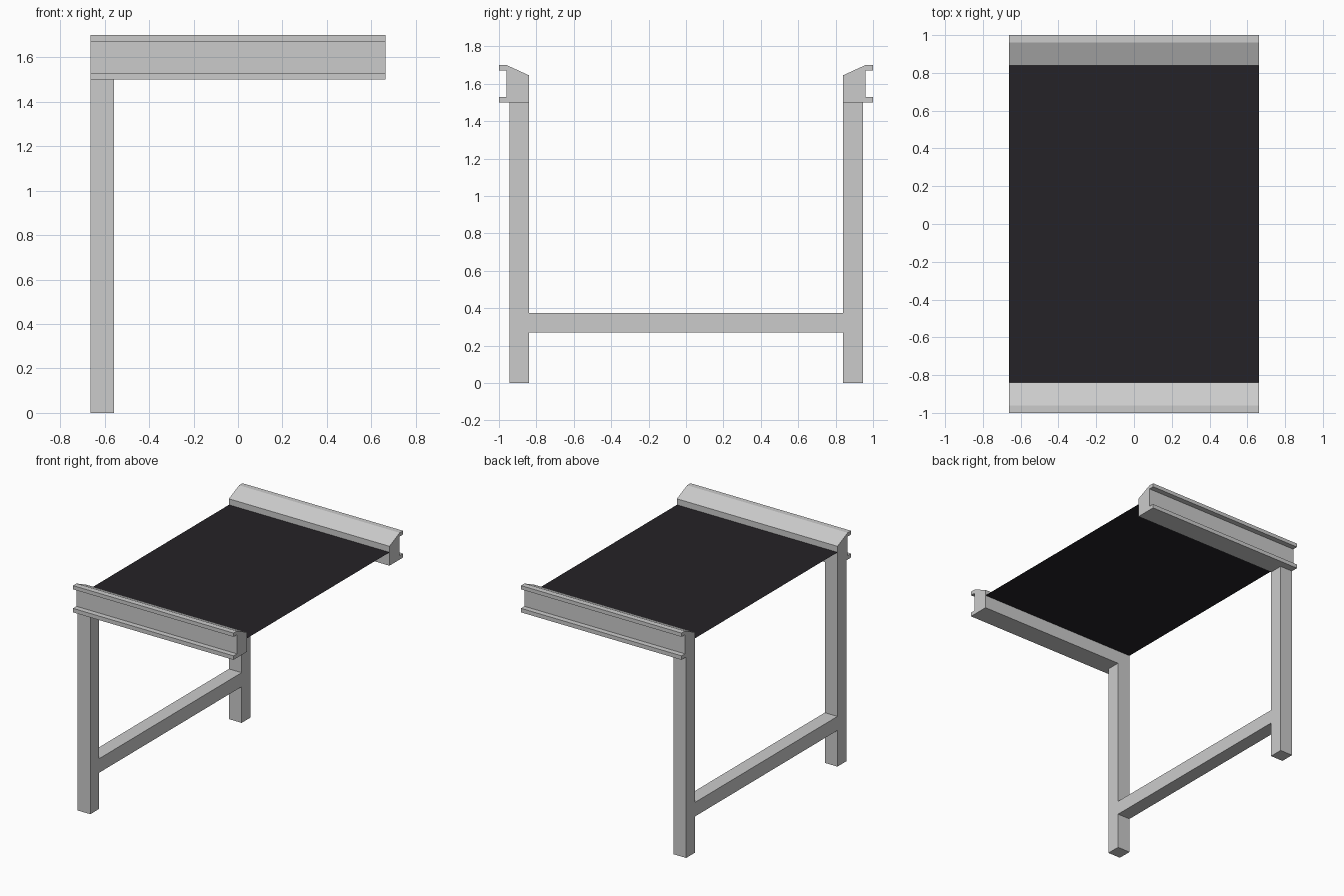
import bpy
import bmesh

if "Cube" in bpy.data.objects:
    bpy.data.objects.remove(bpy.data.objects["Cube"])

HALF_X = 0.663    # half length of the conveyor section
LEG = 0.105       # square tube width
INNER = 0.84      # inner face of rails and legs


def make_object(name, bm):
    bmesh.ops.recalc_face_normals(bm, faces=bm.faces)
    mesh = bpy.data.meshes.new(name)
    bm.to_mesh(mesh)
    bm.free()
    obj = bpy.data.objects.new(name, mesh)
    bpy.context.collection.objects.link(obj)
    return obj


def box(name, lo, hi):
    bm = bmesh.new()
    bmesh.ops.create_cube(bm, size=1)
    for v in bm.verts:
        v.co = [l + (c + 0.5) * (h - l) for c, l, h in zip(v.co, lo, hi)]
    return make_object(name, bm)


def extrude_x(name, profile, side):
    bm = bmesh.new()
    face = bm.faces.new([bm.verts.new((-HALF_X, side * y, z)) for y, z in profile])
    result = bmesh.ops.extrude_face_region(bm, geom=[face], use_keep_orig=True)
    verts = [g for g in result["geom"] if isinstance(g, bmesh.types.BMVert)]
    bmesh.ops.translate(bm, verts=verts, vec=(2 * HALF_X, 0, 0))
    return make_object(name, bm)


# Side rails: sloped guard inside, open channel outside
rail_profile = [(INNER, 1.5), (1.0, 1.5), (1.0, 1.53), (0.96, 1.53),
                (0.96, 1.672), (1.0, 1.672), (1.0, 1.7), (0.96, 1.7),
                (INNER, 1.645)]
for label, side in (("front", -1), ("back", 1)):
    extrude_x(label + "_rail", rail_profile, side)
    # Legs under one end only
    y0, y1 = sorted((side * INNER, side * (INNER + LEG)))
    box(label + "_leg", (-HALF_X, y0, 0), (-HALF_X + LEG, y1, 1.5))

# Cross brace between the legs
box("cross_brace", (-HALF_X, -INNER, 0.27), (-HALF_X + LEG, INNER, 0.375))

# Belt: single thin sheet between the rails
bm = bmesh.new()
bm.faces.new([bm.verts.new((sx * HALF_X, sy * INNER, 1.6))
              for sx, sy in ((-1, -1), (1, -1), (1, 1), (-1, 1))])
belt = make_object("belt", bm)
if belt.data.polygons[0].normal.z < 0:
    belt.data.flip_normals()
rubber = bpy.data.materials.new("dark_rubber")
rubber.diffuse_color = (0.018, 0.016, 0.02, 1)
rubber.use_nodes = True
rubber.node_tree.nodes["Principled BSDF"].inputs["Base Color"].default_value = rubber.diffuse_color
belt.data.materials.append(rubber)
